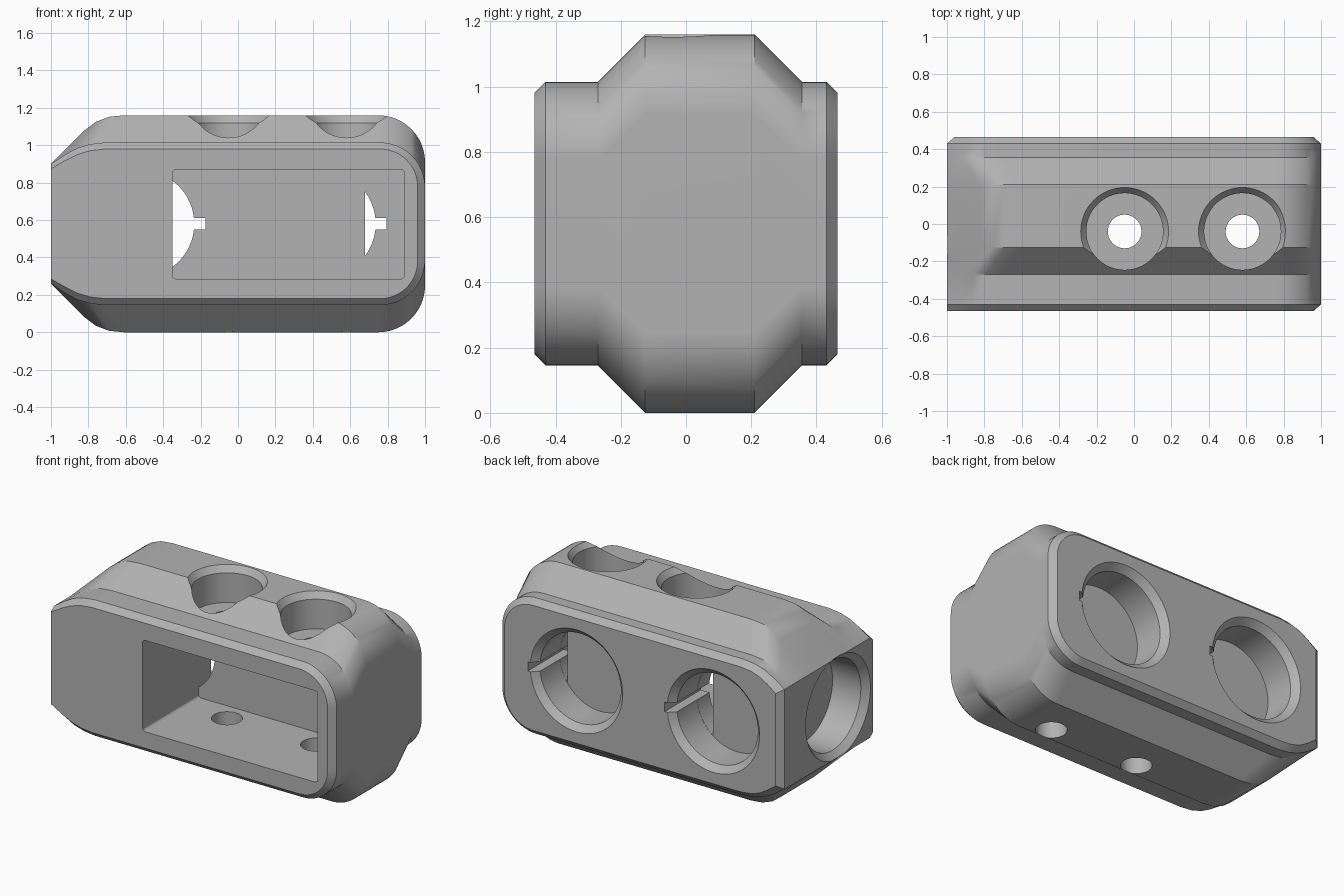
import bpy, bmesh
from math import pi, cos, sin, acos, radians
from mathutils import Matrix, Vector

if "Cube" in bpy.data.objects:
    bpy.data.objects.remove(bpy.data.objects["Cube"])

MID = 0.58          # height of the symmetry plane
BORE = 0.287        # radius of the large sockets

grey = bpy.data.materials.new("plain grey")
grey.use_nodes = True
grey.diffuse_color = (0.45, 0.45, 0.45, 1)
grey.node_tree.nodes["Principled BSDF"].inputs["Base Color"].default_value = grey.diffuse_color


def loft(name, rings):
    """Closed solid through rings that have equal point counts."""
    bm = bmesh.new()
    loops = [[bm.verts.new(p) for p in ring] for ring in rings]
    n = len(loops[0])
    for a, b in zip(loops, loops[1:]):
        for i in range(n):
            j = (i + 1) % n
            bm.faces.new((a[i], a[j], b[j], b[i]))
    bm.faces.new(loops[0][::-1])
    bm.faces.new(loops[-1])
    bmesh.ops.recalc_face_normals(bm, faces=bm.faces)
    mesh = bpy.data.meshes.new(name)
    bm.to_mesh(mesh)
    bm.free()
    obj = bpy.data.objects.new(name, mesh)
    bpy.context.collection.objects.link(obj)
    mesh.materials.append(grey)
    return obj


def outline(y, half, right, radius, left_corner):
    """Housing cross-section: cut corners on one end, round ones on the other."""
    top = [(x, z - MID) for x, z in left_corner]
    for i in range(13):
        a = pi / 2 * (1 - i / 12)
        top.append((right - radius + radius * cos(a), half - radius + radius * sin(a)))
    pts = top + [(x, -z) for x, z in reversed(top)]
    return [(x, y, MID + z) for x, z in pts]


# Housing: chamfered side plates swelling to a taller middle
front_cut = [(-1, .875), (-.92, .92), (-.86, .95), (-.79, .971), (-.71, .98)]
back_cut = [(-.96, .875), (-.9, .92), (-.85, .95), (-.79, .971), (-.71, .98)]
plate_cut = [(-1, .9), (-.92, .953), (-.86, .985), (-.79, 1.006), (-.71, 1.015)]
mid_cut = [(-1, .9), (-.82, 1.08), (-.76, 1.125), (-.69, 1.152), (-.61, 1.16)]
plate = (.435, 1, .24, plate_cut)
middle = (.58, 1, .25, mid_cut)
housing = loft("housing", [
    outline(-.465, .4, .96, .2, front_cut),
    outline(-.43, *plate), outline(-.27, *plate),
    outline(-.125, *middle), outline(.21, *middle),
    outline(.355, *plate), outline(.43, *plate),
    outline(.465, .4, .96, .2, back_cut)])


def cut(cutter):
    mod = housing.modifiers.new("cut", 'BOOLEAN')
    mod.operation, mod.solver, mod.object = 'DIFFERENCE', 'EXACT', cutter
    bpy.context.view_layer.objects.active = housing
    bpy.ops.object.modifier_apply(modifier=mod.name)
    bpy.data.objects.remove(cutter)


def turned(name, origin, direction, profile, sides=64):
    """Round cutter from (radius, depth) pairs along a direction."""
    m = Matrix.Translation(origin) @ Vector(direction).to_track_quat('Z', 'Y').to_matrix().to_4x4()
    return loft(name, [[m @ Vector((r * cos(2 * pi * i / sides), r * sin(2 * pi * i / sides), d))
                        for i in range(sides)] for r, d in profile])


def prism(name, pts, y0, y1):
    return loft(name, [[(x, y, z) for x, z in pts] for y in (y0, y1)])


def box(name, x0, x1, y0, y1, z0, z1):
    return prism(name, [(x0, z0), (x1, z0), (x1, z1), (x0, z1)], y0, y1)


# Front window pocket with slightly rounded corners
window = []
for cx, cz, start in ((.87, .85, 0), (-.33, .85, 1), (-.33, .305, 2), (.87, .305, 3)):
    for k in range(4):
        a = pi / 2 * (start + k / 3)
        window.append((cx + .02 * cos(a), cz + .02 * sin(a)))
cut(prism("window_cutter", window, -.6, .10))

# Large sockets with a chamfered mouth
socket = [(BORE + .08, -.04), (BORE + .04, 0), (BORE, .04), (BORE, .24)]
cut(turned("end_socket_cutter", (-1, -.11, MID), (1, 0, 0), socket))
for cx, limit in ((-.52, -.349), (.45, .68)):
    cut(turned("back_socket_cutter", (cx, .465, MID), (0, -1, 0), socket))
    # part of the bore opens into the window pocket
    r = BORE - .001
    a = acos((limit - cx) / r)
    arc = [(cx + r * cos(t), MID + r * sin(t)) for t in [a * (i / 12 - 1) for i in range(25)]]
    cut(prism("bore_opening_cutter", arc, .05, .3))
    cut(box("key_slot_cutter", max(cx + .2, limit + .001), cx + .345, .05, .6, .55, .61))

# Counterbored screw holes through top and bottom
for cx in (-.05, .58):
    cut(turned("counterbore_cutter", (cx, -.04, 1.16), (0, 0, -1),
               [(.265, -.04), (.235, 0), (.205, .04), (.205, .23)]))
    cut(turned("screw_hole_cutter", (cx, -.04, 1.3), (0, 0, -1), [(.09, 0), (.09, 1.5)], 48))

# Smooth curved walls, crisp edges
bpy.ops.object.select_all(action='DESELECT')
housing.select_set(True)
bpy.context.view_layer.objects.active = housing
bpy.ops.object.shade_smooth_by_angle(angle=radians(28))
weighted = housing.modifiers.new("weighted normals", 'WEIGHTED_NORMAL')
weighted.keep_sharp = True
